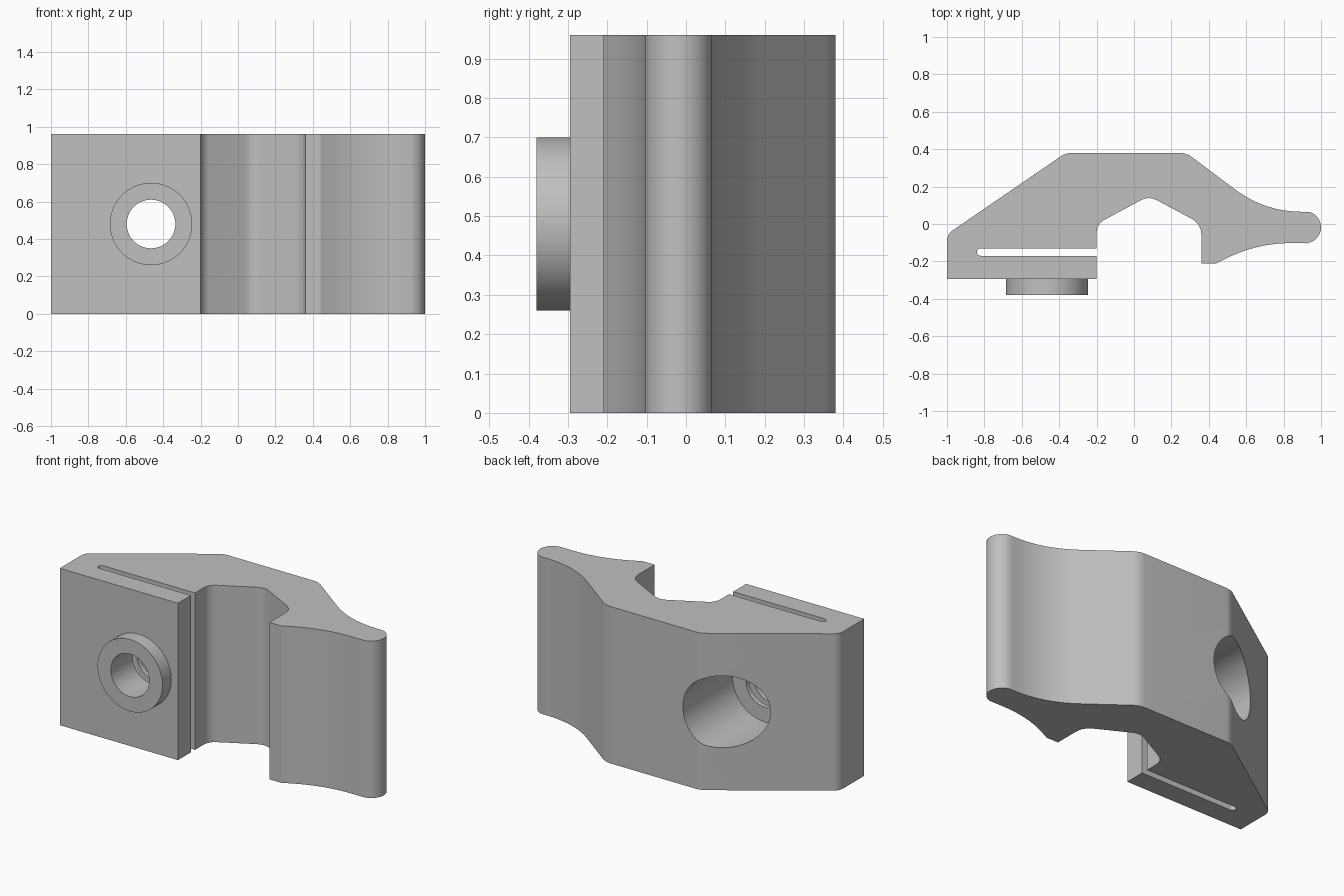
import bpy, bmesh, math
from mathutils import Vector, Matrix

cube = bpy.data.objects.get("Cube")
if cube:
    bpy.data.objects.remove(cube, do_unlink=True)

HEIGHT = 0.96
HOLE_X, HOLE_Z = -0.465, 0.48

grey = bpy.data.materials.new("plain grey")
grey.use_nodes = True
grey.diffuse_color = (0.53, 0.53, 0.53, 1)
grey.node_tree.nodes["Principled BSDF"].inputs["Base Color"].default_value = grey.diffuse_color


def rounded(corners, steps=6):
    """Turn (x, y, cut) corners into an outline with each corner curved over its cut length."""
    out = []
    for i, (x, y, cut) in enumerate(corners):
        p = Vector((x, y))
        if not cut:
            out.append(p)
            continue
        before = Vector(corners[i - 1][:2]) - p
        after = Vector(corners[(i + 1) % len(corners)][:2]) - p
        a, b = p + before.normalized() * cut, p + after.normalized() * cut
        for s in range(steps + 1):
            t = s / steps
            out.append(a * (1 - t) ** 2 + p * 2 * t * (1 - t) + b * t ** 2)
    return out


def arc(cx, cy, r, start, end, steps=12):
    angles = [math.radians(start + (end - start) * i / steps) for i in range(steps + 1)]
    return [(cx + r * math.cos(a), cy + r * math.sin(a), 0) for a in angles]


def make_object(name, bm):
    bmesh.ops.recalc_face_normals(bm, faces=bm.faces)
    mesh = bpy.data.meshes.new(name)
    bm.to_mesh(mesh)
    bm.free()
    mesh.materials.append(grey)
    obj = bpy.data.objects.new(name, mesh)
    bpy.context.collection.objects.link(obj)
    return obj


def cylinder(name, radius, y0, y1):
    """Cylinder along y on the axis of the bolt hole."""
    bm = bmesh.new()
    place = Matrix.Translation((HOLE_X, (y0 + y1) / 2, HOLE_Z)) @ Matrix.Rotation(math.pi / 2, 4, "X")
    bmesh.ops.create_cone(bm, cap_ends=True, segments=64, radius1=radius,
                          radius2=radius, depth=y1 - y0, matrix=place)
    return make_object(name, bm)


def drill(obj, cutter):
    mod = obj.modifiers.new("drill", "BOOLEAN")
    mod.operation, mod.solver, mod.object = "DIFFERENCE", "EXACT", cutter
    bpy.ops.object.select_all(action="DESELECT")
    bpy.context.view_layer.objects.active = obj
    obj.select_set(True)
    bpy.ops.object.modifier_apply(modifier=mod.name)


# Clamp outline: slotted jaw, V notch, curved lever and sloping back
outline = [(-1, -0.295, 0), (-0.2, -0.295, 0), (-0.2, -0.17, 0)]
outline += arc(-0.82, -0.15, 0.02, 270, 90)
outline += [(-0.2, -0.13, 0), (-0.2, 0, 0.05), (0.08, 0.15, 0.05), (0.36, 0, 0.06),
            (0.36, -0.21, 0), (0.44, -0.21, 0), (0.66, -0.1, 0.19), (0.93, -0.103, 0)]
outline += arc(0.915, -0.018, 0.085, -75, 78)
outline += [(0.7, 0.065, 0.2), (0.28, 0.38, 0.04), (-0.365, 0.38, 0.035), (-1, -0.055, 0.04)]

bm = bmesh.new()
base = bm.faces.new([bm.verts.new((p.x, p.y, 0)) for p in rounded(outline, 8)])
top = bmesh.ops.extrude_face_region(bm, geom=[base], use_keep_orig=True)
bmesh.ops.translate(bm, vec=(0, 0, HEIGHT),
                    verts=[v for v in top["geom"] if isinstance(v, bmesh.types.BMVert)])
body = make_object("clamp_body", bm)

# Round collar on the front jaw
collar = cylinder("front_collar", 0.22, -0.38, -0.295)

# Wide recess from the back and a narrow hole right through
recess = cylinder("recess_cutter", 0.22, -0.1, 0.6)
bore = cylinder("bore_cutter", 0.13, -0.6, 0.7)
drill(body, recess)
drill(body, bore)
drill(collar, bore)
for cutter in (recess, bore):
    bpy.data.objects.remove(cutter, do_unlink=True)

for obj in (body, collar):
    bpy.ops.object.select_all(action="DESELECT")
    bpy.context.view_layer.objects.active = obj
    obj.select_set(True)
    bpy.ops.object.shade_smooth_by_angle(angle=math.radians(25))
